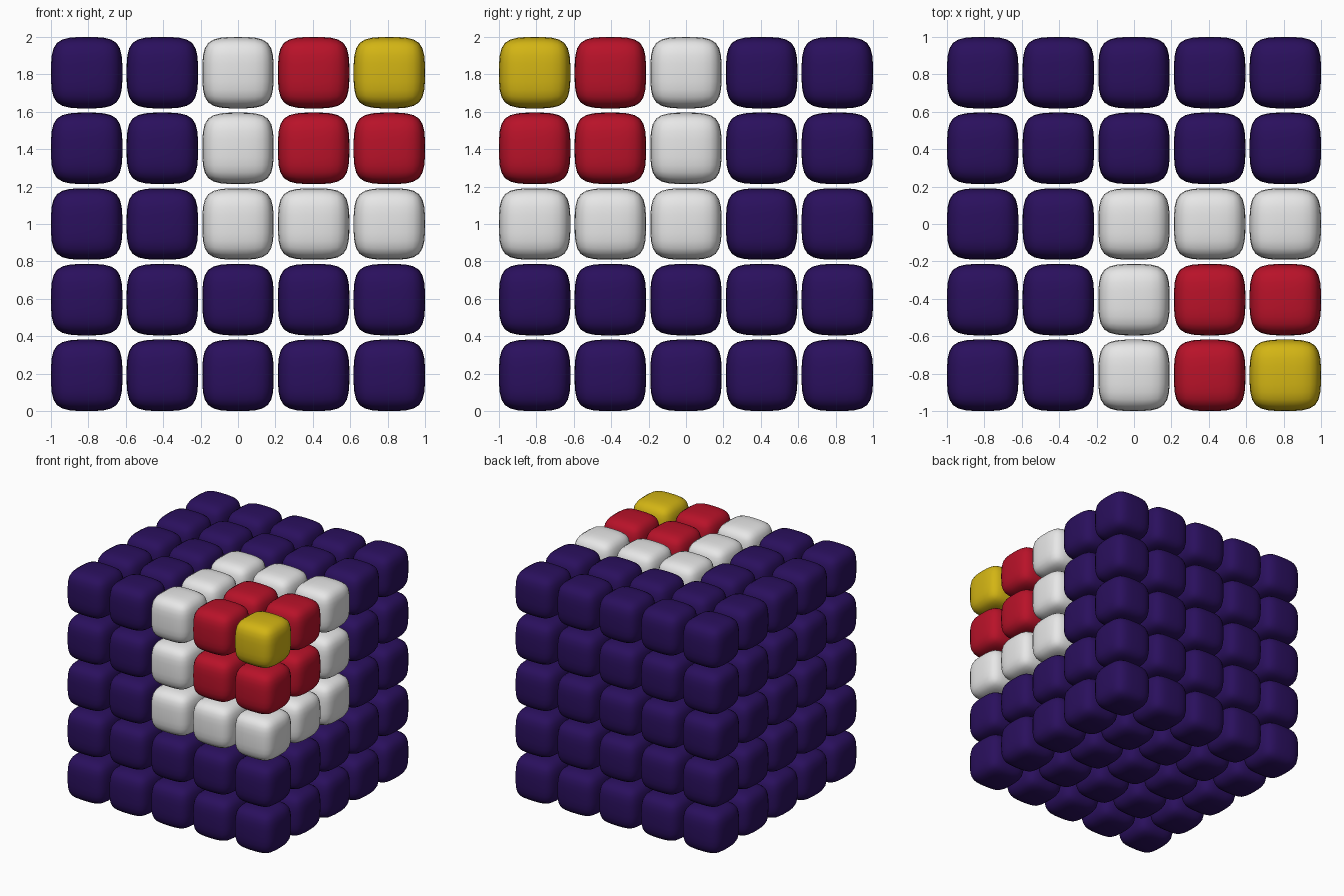
import bpy, bmesh
from mathutils import Matrix, Vector

if "Cube" in bpy.data.objects:
    bpy.data.objects.remove(bpy.data.objects["Cube"])

N = 5                       # blocks per side
SIZE = 0.382                # block width
PITCH = (2.0 - SIZE) / (N - 1)


def material(name, rgb):
    m = bpy.data.materials.new(name)
    m.diffuse_color = (*rgb, 1.0)
    m.use_nodes = True
    m.node_tree.nodes["Principled BSDF"].inputs["Base Color"].default_value = m.diffuse_color
    return m


# Nested layers growing out from the front-right-top corner block
LAYERS = [
    ("corner_block", material("gold", (0.65, 0.46, 0.007))),
    ("inner_layer_blocks", material("red", (0.48, 0.006, 0.022))),
    ("middle_layer_blocks", material("white", (0.80, 0.80, 0.80))),
    ("outer_blocks", material("navy", (0.023, 0.005, 0.11))),
]


def layer_of(i, j, k):
    """Which layer a grid cell is in, by its largest step from the corner."""
    return min(max(N - 1 - i, j, N - 1 - k), 3)


def build_layer(name, mat, cells):
    bm = bmesh.new()
    for i, j, k in cells:
        centre = Vector((i * PITCH - 1 + SIZE / 2,
                         j * PITCH - 1 + SIZE / 2,
                         k * PITCH + SIZE / 2))
        bmesh.ops.create_cube(bm, size=SIZE, matrix=Matrix.Translation(centre))
    # one cut per edge keeps the block boxy when it is smoothed
    bmesh.ops.subdivide_edges(bm, edges=bm.edges[:], cuts=1, use_grid_fill=True)
    for f in bm.faces:
        f.smooth = True
    mesh = bpy.data.meshes.new(name)
    bm.to_mesh(mesh)
    bm.free()
    mesh.materials.append(mat)
    obj = bpy.data.objects.new(name, mesh)
    bpy.context.collection.objects.link(obj)
    # pillow-shaped rounding
    sub = obj.modifiers.new("rounding", 'SUBSURF')
    sub.levels = sub.render_levels = 2


cells = [(i, j, k) for i in range(N) for j in range(N) for k in range(N)]
for index, (name, mat) in enumerate(LAYERS):
    build_layer(name, mat, [c for c in cells if layer_of(*c) == index])
